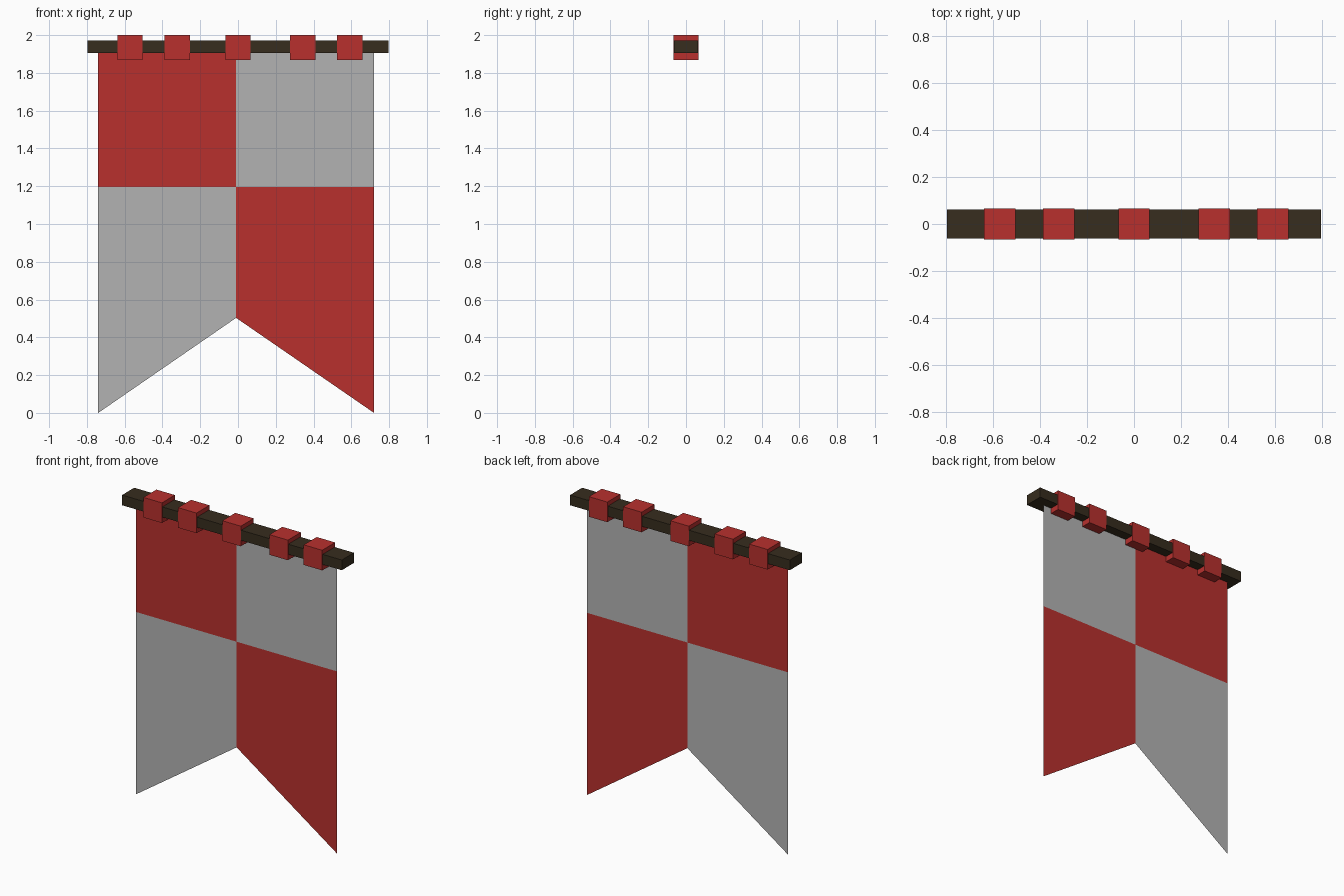
import bpy

if "Cube" in bpy.data.objects:
    bpy.data.objects.remove(bpy.data.objects["Cube"])


def material(name, color):
    mat = bpy.data.materials.new(name)
    mat.diffuse_color = (*color, 1)
    mat.use_nodes = True
    mat.node_tree.nodes["Principled BSDF"].inputs["Base Color"].default_value = mat.diffuse_color
    return mat


red = material("red_cloth", (0.48, 0.03, 0.027))
grey = material("grey_cloth", (0.45, 0.45, 0.45))
wood = material("dark_wood", (0.038, 0.026, 0.013))


def box(name, center, size, mat):
    bpy.ops.mesh.primitive_cube_add(size=1, location=center)
    obj = bpy.context.object
    obj.name = name
    obj.scale = size
    bpy.ops.object.transform_apply(location=False, rotation=False, scale=True)
    obj.data.materials.append(mat)
    return obj


# Crossbar
box("crossbar", (0, 0, 1.938), (1.594, 0.125, 0.067), wood)

# Square cloth loops around the bar
for i, x in enumerate((-0.572, -0.321, 0, 0.342, 0.591)):
    box(f"hanging_loop_{i + 1}", (x, 0, 1.934), (0.134, 0.134, 0.132), red)

# Thin quartered cloth with a swallowtail bottom
left, mid, right = -0.74, -0.01, 0.72
top, seam, notch = 1.93, 1.196, 0.503
verts = [(x, 0, z) for x, z in (
    (left, top), (mid, top), (right, top),
    (left, seam), (mid, seam), (right, seam),
    (left, 0), (mid, notch), (right, 0))]
faces = [(3, 4, 1, 0), (4, 5, 2, 1), (6, 7, 4, 3), (7, 8, 5, 4)]
mesh = bpy.data.meshes.new("banner_cloth")
mesh.from_pydata(verts, [], faces)
mesh.materials.append(red)
mesh.materials.append(grey)
for poly, slot in zip(mesh.polygons, (0, 1, 1, 0)):
    poly.material_index = slot
banner = bpy.data.objects.new("banner_cloth", mesh)
bpy.context.collection.objects.link(banner)
